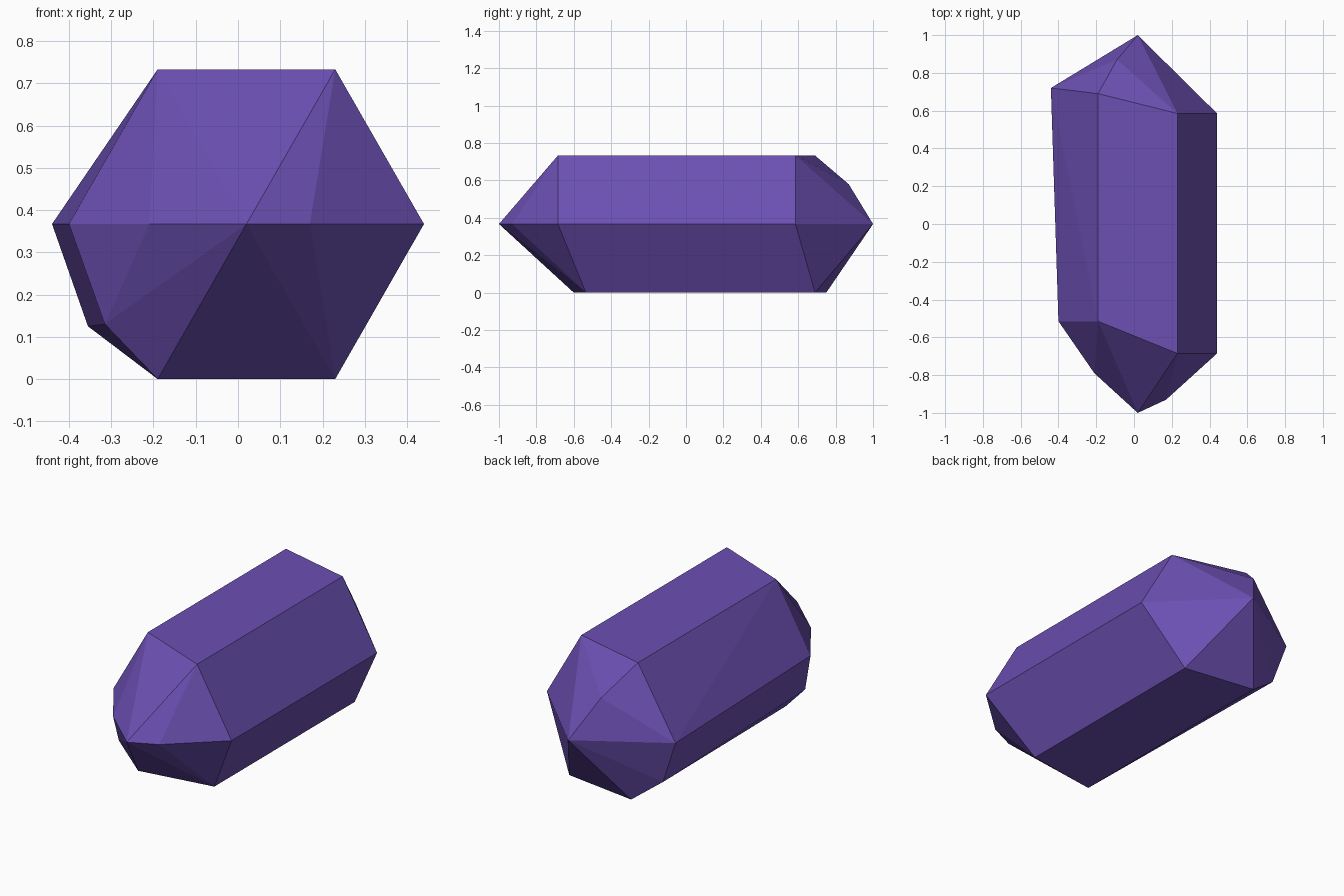
import bpy, bmesh

if "Cube" in bpy.data.objects:
    bpy.data.objects.remove(bpy.data.objects["Cube"])

# Hexagonal crystal lying along y: each long ridge is (x, z, front y, back y)
MID, TOP = 0.367, 0.733
ridges = [
    (0.44, MID, -0.685, 0.585),
    (0.23, TOP, -0.685, 0.585),
    (-0.19, TOP, -0.515, 0.69),
    (-0.19, 0.0, -0.60, 0.75),
    (0.23, 0.0, -0.535, 0.69),
]
points = [(x, y, z) for x, z, front, back in ridges for y in (front, back)]

# Slightly flared left ridges
points += [(-0.40, -0.515, MID), (-0.44, 0.72, MID)]
points += [(-0.315, -0.59, 0.13), (-0.355, 0.708, 0.125)]

# Pointed tips and the chipped facets beside them
points += [(0.02, -1.0, MID), (0.02, 1.0, MID)]
points += [(0.17, -0.93, MID), (-0.21, -0.79, MID), (-0.09, 0.87, 0.58)]

# Wrap the facets around the corner points
bm = bmesh.new()
for p in points:
    bm.verts.new(p)
bmesh.ops.convex_hull(bm, input=bm.verts[:])
bmesh.ops.dissolve_limit(bm, angle_limit=0.01, verts=bm.verts[:], edges=bm.edges[:])
bmesh.ops.recalc_face_normals(bm, faces=bm.faces[:])
mesh = bpy.data.meshes.new("crystal")
bm.to_mesh(mesh)
bm.free()

crystal = bpy.data.objects.new("crystal", mesh)
bpy.context.collection.objects.link(crystal)

# Purple colour
purple = bpy.data.materials.new("purple")
purple.diffuse_color = (0.15, 0.08, 0.45, 1)
purple.use_nodes = True
purple.node_tree.nodes["Principled BSDF"].inputs["Base Color"].default_value = purple.diffuse_color
mesh.materials.append(purple)
